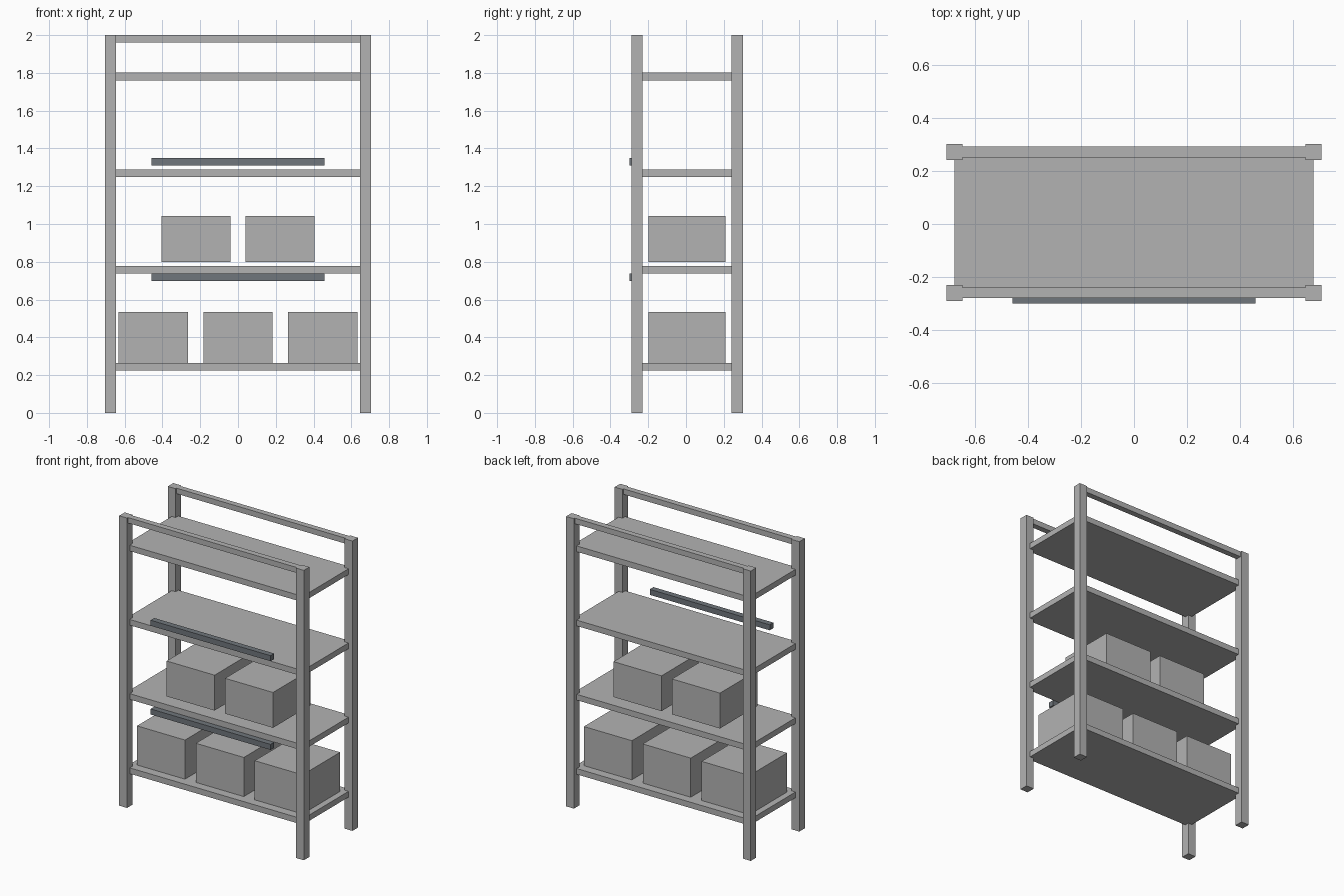
import bpy

cube = bpy.data.objects.get("Cube")
if cube:
    bpy.data.objects.remove(cube, do_unlink=True)


def material(name, colour):
    m = bpy.data.materials.new(name)
    m.use_nodes = True
    m.diffuse_color = (*colour, 1)
    m.node_tree.nodes["Principled BSDF"].inputs["Base Color"].default_value = (*colour, 1)
    return m


def box(name, centre, size, mat):
    bpy.ops.mesh.primitive_cube_add(size=1, location=centre)
    o = bpy.context.object
    o.name = name
    o.scale = size
    bpy.ops.object.transform_apply(location=False, rotation=False, scale=True)
    o.data.materials.append(mat)
    return o


grey = material("light grey", (0.45, 0.45, 0.45))
slate = material("slate grey", (0.16, 0.18, 0.20))

POST_X, POST = 0.675, 0.06
MID_Y, HALF_Y = 0.006, 0.265      # frame centre and post spacing
THICK = 0.04

# Frame: four posts and two top rails
for side, sy in (("front", -1), ("back", 1)):
    y = MID_Y + sy * HALF_Y
    for hand, sx in (("right", -1), ("left", 1)):
        box(f"{side}_{hand}_post", (sx * POST_X, y, 1), (POST, POST, 2), grey)
    box(f"{side}_top_rail", (0, y, 1.981), (2 * POST_X - POST, THICK, 0.038), grey)

# Four evenly spaced shelves reaching to the post centres
shelf_tops = [0.265 + 0.512 * i for i in range(4)]
for i, top in enumerate(shelf_tops):
    box(f"shelf_{i + 1}", (0, MID_Y, top - THICK / 2),
        (2 * POST_X, 2 * HALF_Y, THICK), grey)

# Storage boxes: three on the bottom shelf, two on the next
for i in (-1, 0, 1):
    box("lower_storage_box", (i * 0.449, MID_Y, 0.400), (0.366, 0.408, 0.27), grey)
for i in (-1, 1):
    box("upper_storage_box", (i * 0.223, MID_Y, 0.921), (0.366, 0.408, 0.244), grey)

# Front bars
for z in (0.718, 1.33):
    box("front_bar", (0, -0.279, z), (0.916, THICK, 0.038), slate)
